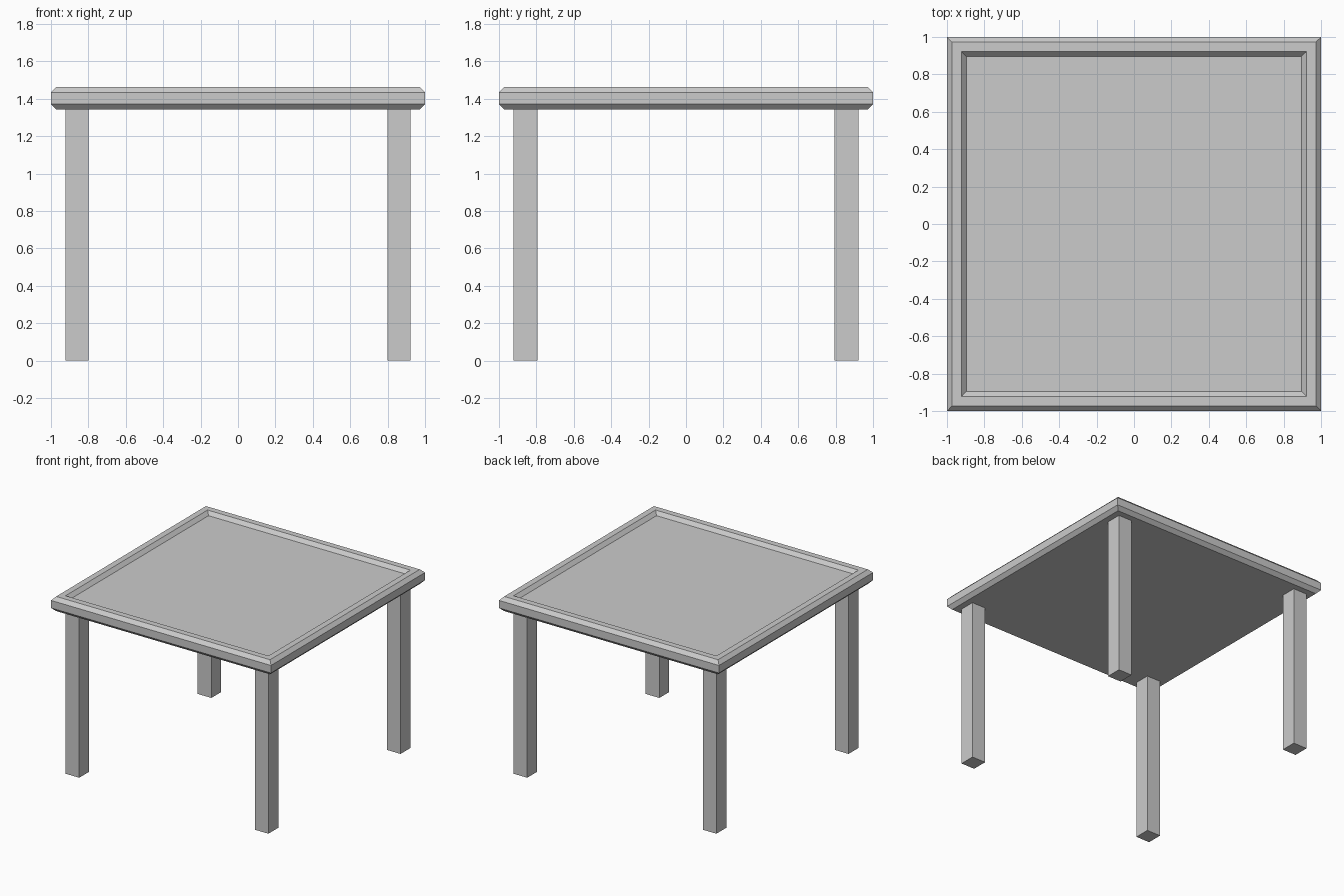
import bpy, bmesh

if "Cube" in bpy.data.objects:
    bpy.data.objects.remove(bpy.data.objects["Cube"])


def make_object(name, bm):
    bmesh.ops.recalc_face_normals(bm, faces=bm.faces[:])
    mesh = bpy.data.meshes.new(name)
    bm.to_mesh(mesh)
    bm.free()
    obj = bpy.data.objects.new(name, mesh)
    bpy.context.collection.objects.link(obj)
    return obj


# Tabletop: square rings (half width, height) from underside to recessed panel
profile = [(0.972, 1.342), (1.0, 1.371), (1.0, 1.433), (0.972, 1.462),
           (0.922, 1.462), (0.895, 1.433)]
bm = bmesh.new()
rings = [[bm.verts.new((sx * r, sy * r, z))
          for sx, sy in ((-1, -1), (1, -1), (1, 1), (-1, 1))]
         for r, z in profile]
for low, high in zip(rings, rings[1:]):
    for i in range(4):
        j = (i + 1) % 4
        bm.faces.new((low[i], low[j], high[j], high[i]))
bm.faces.new(rings[0][::-1])
bm.faces.new(rings[-1])
make_object("tabletop", bm)

# Four straight legs, one under each corner
X0, X1, Y0, Y1, H = 0.798, 0.922, 0.794, 0.922, 1.342
for side, sx in (("left", -1), ("right", 1)):
    for end, sy in (("front", -1), ("back", 1)):
        bm = bmesh.new()
        bmesh.ops.create_cube(bm, size=1)
        bmesh.ops.scale(bm, vec=(X1 - X0, Y1 - Y0, H), verts=bm.verts)
        bmesh.ops.translate(bm, verts=bm.verts,
                            vec=(sx * (X0 + X1) / 2, sy * (Y0 + Y1) / 2, H / 2))
        make_object(f"{end}_{side}_leg", bm)
